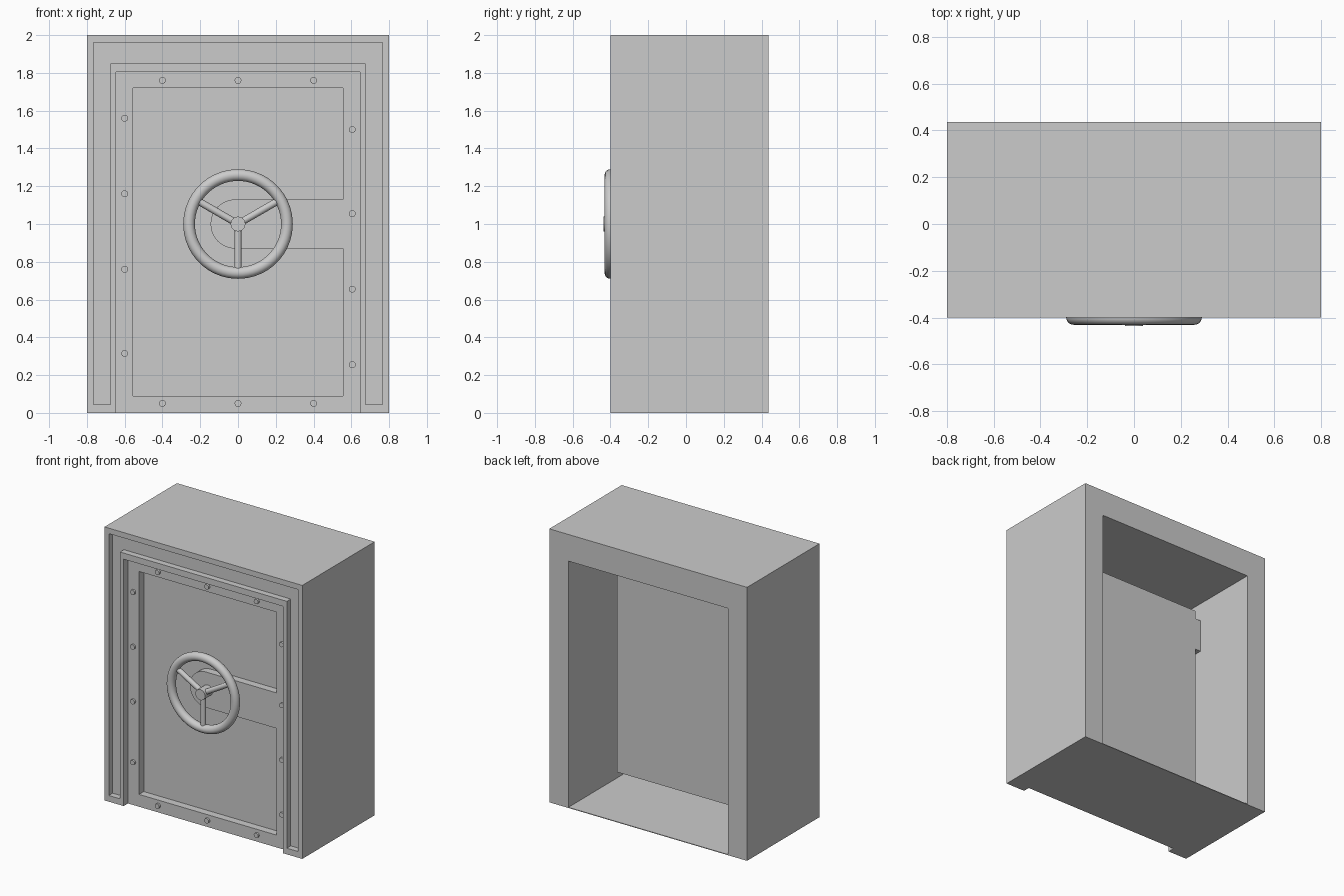
import bpy, bmesh, math
from mathutils import Vector

if "Cube" in bpy.data.objects:
    bpy.data.objects.remove(bpy.data.objects["Cube"])

grey = bpy.data.materials.new("safe grey")
grey.diffuse_color = (0.6, 0.6, 0.6, 1)
grey.use_nodes = True
grey.node_tree.nodes["Principled BSDF"].inputs["Base Color"].default_value = grey.diffuse_color
FRONT, BACK = -0.40, 0.437
DOOR, PANEL = -0.35, -0.295      # front planes of door rim and sunk panel


def prism(name, pts, y0, y1):
    """Extrude an x-z outline from y0 to y1."""
    bm = bmesh.new()
    face = bm.faces.new([bm.verts.new((x, y0, z)) for x, z in pts])
    ext = bmesh.ops.extrude_face_region(bm, geom=[face])
    moved = [v for v in ext["geom"] if isinstance(v, bmesh.types.BMVert)]
    bmesh.ops.translate(bm, verts=moved, vec=(0, y1 - y0, 0))
    bmesh.ops.recalc_face_normals(bm, faces=bm.faces[:])
    me = bpy.data.meshes.new(name)
    bm.to_mesh(me)
    bm.free()
    me.materials.append(grey)
    ob = bpy.data.objects.new(name, me)
    bpy.context.collection.objects.link(ob)
    return ob


def rect(x0, x1, z0, z1):
    return [(x0, z0), (x1, z0), (x1, z1), (x0, z1)]


def arch(xo, xi, z0, zi, zo):
    """Upside-down U outline."""
    return [(-xo, z0), (-xi, z0), (-xi, zi), (xi, zi),
            (xi, z0), (xo, z0), (xo, zo), (-xo, zo)]


def cut(ob, cutter):
    m = ob.modifiers.new("cut", 'BOOLEAN')
    m.operation, m.solver, m.object = 'DIFFERENCE', 'EXACT', cutter
    bpy.context.view_layer.objects.active = ob
    bpy.ops.object.modifier_apply(modifier=m.name)
    bpy.data.objects.remove(cutter)


def rod(name, a, b, r, sides=24):
    a, b = Vector(a), Vector(b)
    bpy.ops.mesh.primitive_cylinder_add(vertices=sides, radius=r, depth=(b - a).length,
                                        location=(a + b) / 2)
    ob = bpy.context.object
    ob.rotation_euler = (b - a).to_track_quat('Z', 'Y').to_euler()
    ob.name = name
    ob.data.materials.append(grey)
    bpy.ops.object.shade_smooth_by_angle(angle=math.radians(40))
    return ob


# Casing: open arch with a groove sunk in its front face
casing = prism("casing", arch(0.8, 0.645, 0, 1.805, 2.0), FRONT, BACK)
cut(casing, prism("groove_cutter", arch(0.765, 0.675, 0.045, 1.85, 1.96),
                  FRONT - 0.05, FRONT + 0.045))

# Thin floor
prism("floor", rect(-0.645, 0.645, 0, 0.005), DOOR + 0.01, BACK)

# Door: raised rim with a tongue reaching in to the wheel
door = prism("door", rect(-0.645, 0.645, 0, 1.805), DOOR, -0.22)
arc = [(-0.015 + 0.13 * math.cos(t), 1 + 0.13 * math.sin(t))
       for t in [math.radians(270 - 180 * i / 20) for i in range(21)]]
outline = ([(-0.555, 0.09), (0.555, 0.09), (0.555, 0.87)] + arc
           + [(0.555, 1.13), (0.555, 1.72), (-0.555, 1.72)])
cut(door, prism("panel_cutter", outline, DOOR - 0.05, PANEL))

# Thick rear part of the door, and the hinge block beside it
prism("door_rear", rect(-0.6, 0.6, 0.085, 1.73), -0.22, -0.06)
prism("hinge_block", rect(-0.645, -0.6, 1.43, 1.67), -0.22, -0.06)

# Rivets around the rim
rivets = [(x, z) for x in (-0.4, 0, 0.4) for z in (0.05, 1.76)]
rivets += [(-0.6, z) for z in (0.315, 0.76, 1.16, 1.56)]
rivets += [(0.605, z) for z in (0.255, 0.655, 1.055, 1.5)]
for x, z in rivets:
    rod("rivet", (x, DOOR - 0.014, z), (x, DOOR + 0.01, z), 0.018, 16)

# Hand wheel: ring, three spokes, hub on a shaft
bpy.ops.mesh.primitive_torus_add(major_segments=64, minor_segments=20, major_radius=0.259,
                                 minor_radius=0.031, location=(0, FRONT, 1),
                                 rotation=(math.pi / 2, 0, 0))
ring = bpy.context.object
ring.name = "wheel_ring"
ring.data.materials.append(grey)
bpy.ops.object.shade_smooth_by_angle(angle=math.radians(60))
for deg in (30, 150, 270):
    c, s = math.cos(math.radians(deg)), math.sin(math.radians(deg))
    rod("wheel_spoke", (0, FRONT, 1), (0.24 * c, FRONT, 1 + 0.24 * s), 0.019)
rod("wheel_hub", (0, -0.437, 1), (0, DOOR + 0.01, 1), 0.039, 32)
